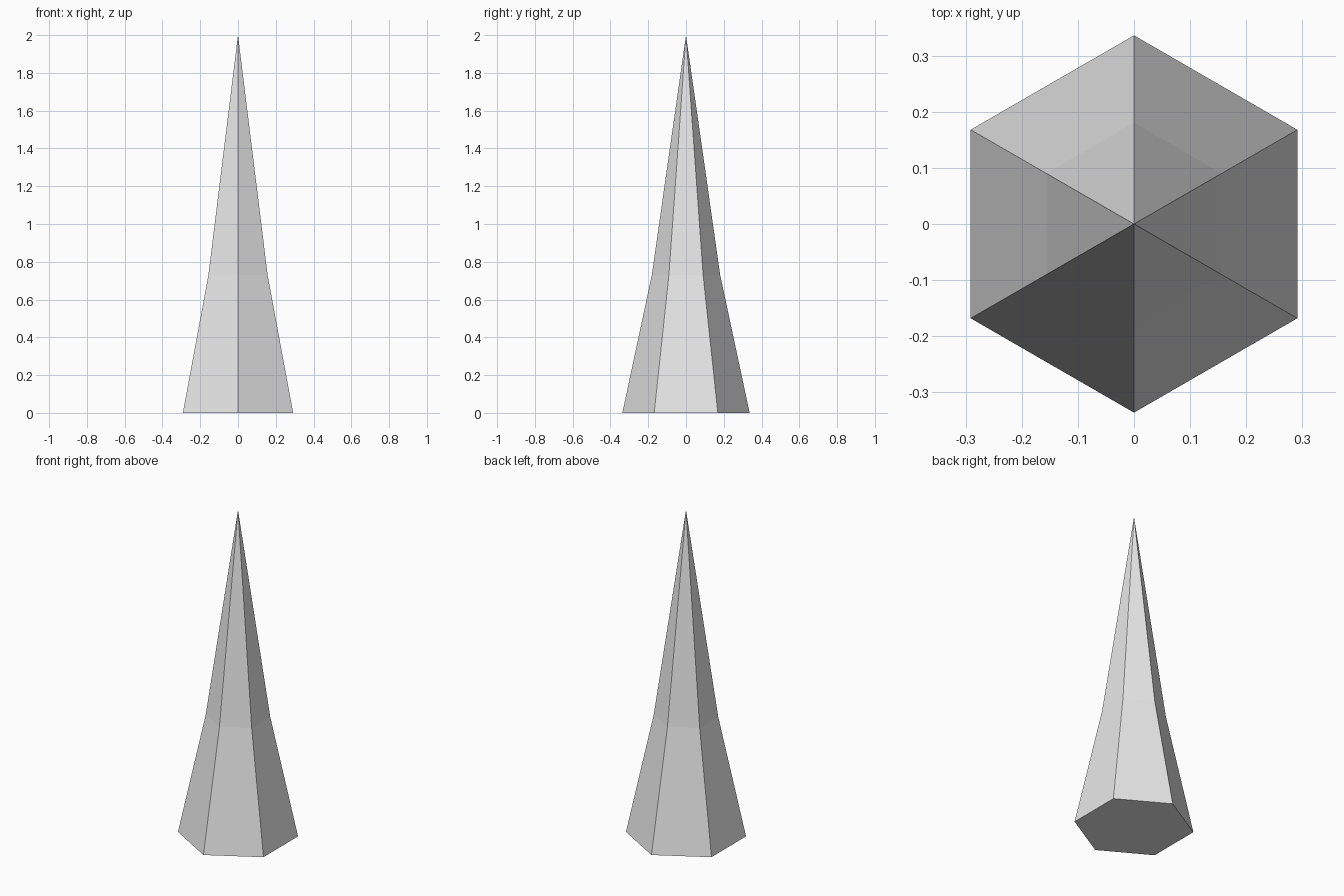
import bpy
import bmesh
import math

cube = bpy.data.objects.get("Cube")
if cube:
    bpy.data.objects.remove(cube, do_unlink=True)

SIDES = 6
RINGS = [(0.337, 0.0), (0.181, 0.73)]  # radius, height
TIP_HEIGHT = 2.0

# Single pale grey material
grey = bpy.data.materials.new("pale_grey")
grey.use_nodes = True
colour = (0.8, 0.8, 0.8, 1.0)
grey.diffuse_color = colour
grey.node_tree.nodes["Principled BSDF"].inputs["Base Color"].default_value = colour

# Six-sided spike: corners point along the y axis
bm = bmesh.new()
rings = []
for radius, height in RINGS:
    angles = [math.pi / 2 + i * math.tau / SIDES for i in range(SIDES)]
    rings.append([bm.verts.new((radius * math.cos(a), radius * math.sin(a), height))
                  for a in angles])
tip = bm.verts.new((0, 0, TIP_HEIGHT))

# Closed base, flared lower sides and slender upper sides
lower, upper = rings
bm.faces.new(lower)
for i in range(SIDES):
    j = (i + 1) % SIDES
    bm.faces.new((lower[i], lower[j], upper[j], upper[i]))
    bm.faces.new((upper[i], upper[j], tip))
bmesh.ops.recalc_face_normals(bm, faces=bm.faces)

mesh = bpy.data.meshes.new("spike")
bm.to_mesh(mesh)
bm.free()
mesh.materials.append(grey)
spike = bpy.data.objects.new("spike", mesh)
bpy.context.collection.objects.link(spike)
